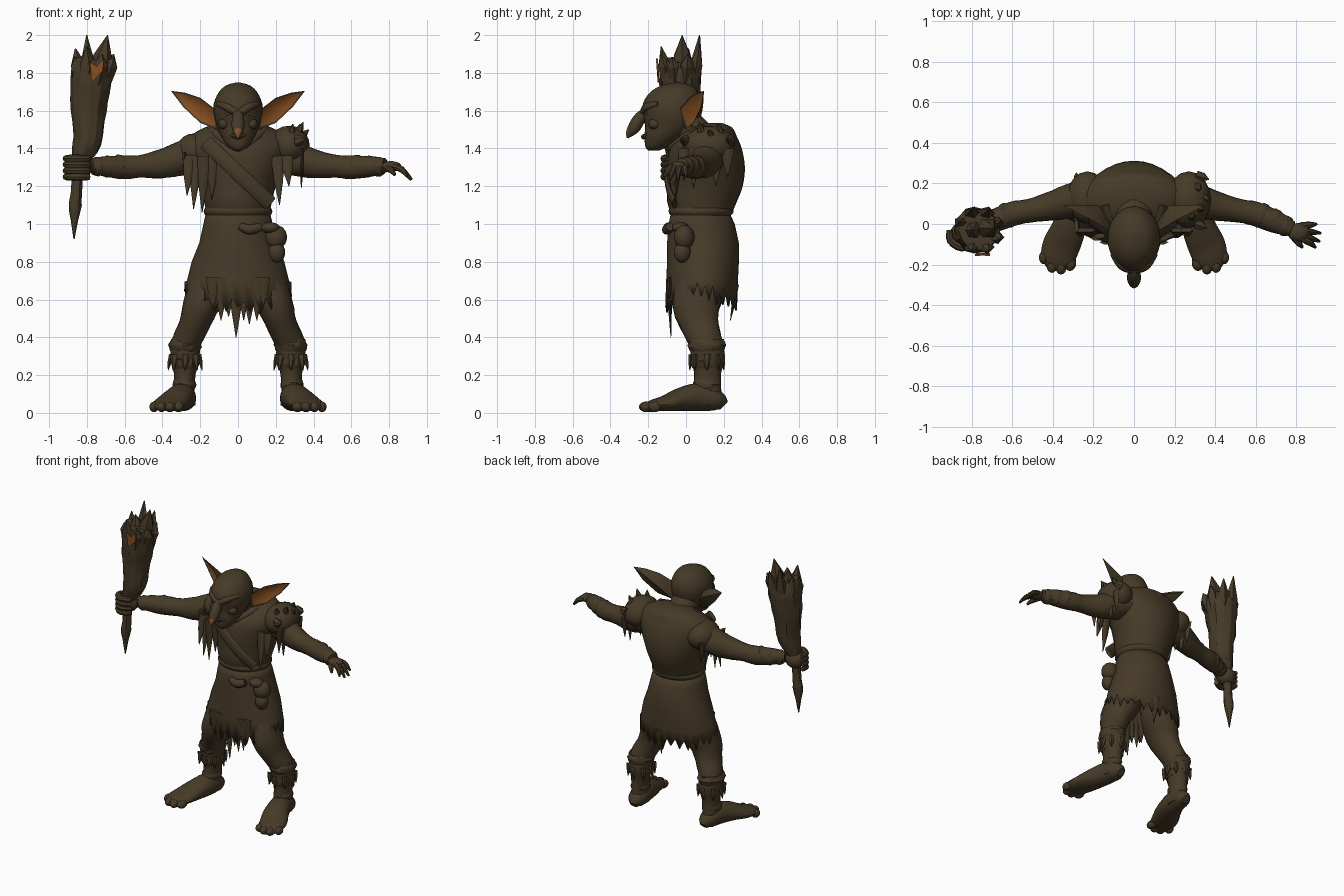
import bpy, bmesh, math, random
from mathutils import Vector

random.seed(4)
Y, X, Z = Vector((0, 1, 0)), Vector((1, 0, 0)), Vector((0, 0, 1))


def material(name, rgb):
    m = bpy.data.materials.new(name)
    m.diffuse_color = (*rgb, 1)
    return m


BROWN = material("dark_brown", (0.062, 0.043, 0.021))
ORANGE = material("burnt_orange", (0.27, 0.085, 0.018))


def finish(name, bm, angle=40, rule=None):
    bmesh.ops.recalc_face_normals(bm, faces=bm.faces)
    me = bpy.data.meshes.new(name)
    bm.to_mesh(me)
    bm.free()
    ob = bpy.data.objects.new(name, me)
    bpy.context.collection.objects.link(ob)
    me.materials.append(BROWN)
    me.materials.append(ORANGE)
    if rule:
        for p in me.polygons:
            p.material_index = 1 if rule(p) else 0
    bpy.ops.object.select_all(action='DESELECT')
    ob.select_set(True)
    bpy.context.view_layer.objects.active = ob
    bpy.ops.object.shade_smooth_by_angle(angle=math.radians(angle))
    return ob


def smooth_path(pts, k):
    """Catmull-Rom through rows of (x, y, z, ru, rv)."""
    out, n = [], len(pts)
    for i in range(n - 1):
        a, b, c, d = pts[max(i - 1, 0)], pts[i], pts[i + 1], pts[min(i + 2, n - 1)]
        for j in range(k):
            t = j / k
            out.append([0.5 * (2 * q + (r - p) * t + (2 * p - 5 * q + 4 * r - s) * t * t
                               + (3 * q - p - 3 * r + s) * t ** 3) for p, q, r, s in zip(a, b, c, d)])
    return out + [list(pts[-1])]


def tube(name, pts, ref=Y, axis=None, sides=18, k=3, jitter=0, angle=40, rule=None):
    """Elliptical skin along a path; ru lies along ref x tangent."""
    pts = smooth_path([tuple(p) if len(p) == 5 else (*p, p[3]) for p in pts], k)
    bm, rings = bmesh.new(), []
    for i, p in enumerate(pts):
        c = Vector(p[:3])
        t = axis or (Vector(pts[min(i + 1, len(pts) - 1)][:3]) - Vector(pts[max(i - 1, 0)][:3])).normalized()
        u = ref.cross(t).normalized()
        v = t.cross(u)
        ring = []
        for j in range(sides):
            a = 2 * math.pi * j / sides
            f = 1 + random.uniform(-jitter, jitter)
            ring.append(bm.verts.new(c + u * math.cos(a) * max(p[3], .001) * f + v * math.sin(a) * max(p[4], .001) * f))
        rings.append(ring)
    for r, s in zip(rings, rings[1:]):
        for j in range(sides):
            bm.faces.new((r[j], r[(j + 1) % sides], s[(j + 1) % sides], s[j]))
    bm.faces.new(rings[0])
    bm.faces.new(rings[-1])
    return finish(name, bm, angle, rule)


def ball(name, loc, size):
    bm = bmesh.new()
    bmesh.ops.create_uvsphere(bm, u_segments=16, v_segments=10, radius=1)
    bmesh.ops.scale(bm, vec=size, verts=bm.verts)
    bmesh.ops.translate(bm, vec=loc, verts=bm.verts)
    return finish(name, bm)


def rag(name, base, tip, w, ref=Y, thick=.012):
    """Pointed torn strip."""
    mid = [(a + b) / 2 for a, b in zip(base, tip)]
    tube(name, [(*base, w, thick), (*mid, w * .7, thick), (*tip, .002, .002)], ref, sides=6, k=1)


# --- torso, neck and shirt hem
tube("torso", [(0, .08, 1.04, .165, .155), (0, .085, 1.12, .18, .185), (0, .1, 1.2, .2, .2),
               (0, .105, 1.3, .235, .207), (0, .105, 1.4, .265, .19), (0, .12, 1.46, .255, .15),
               (0, .135, 1.51, .18, .11), (0, .14, 1.535, .08, .05)], axis=Z, sides=32)
tube("shirt_hem", [(0, .078, 1.045, .172, .16), (0, .08, 1.065, .182, .172), (0, .08, 1.085, .175, .168)],
     axis=Z, sides=32)
tube("neck", [(0, .08, 1.42, .12), (0, .03, 1.49, .095), (0, -.03, 1.56, .09)])
tube("collar", [(-.14, .1, 1.5, .03), (-.1, .0, 1.46, .025), (0, -.075, 1.4, .025),
                (.1, .0, 1.46, .025), (.14, .1, 1.5, .03)], ref=Z, sides=10)
front = lambda x: .1 - .2 * math.sqrt(1 - (x / .27) ** 2)
tube("sash", [(x, front(x) - .003, 1.27 - x * .95, .04, .014) for x in (-.17, -.1, 0, .1, .17)], sides=10)

# --- skirt with torn hem
bm, N = bmesh.new(), 56
rows = [(1.06, .075, .17, .155), (1, .083, .183, .175), (.9, .09, .205, .19), (.8, .09, .245, .19), (.7, .085, .27, .19)]
rings = []
for z, cy, rx, ry in rows:
    rings.append([bm.verts.new((rx * math.cos(2 * math.pi * j / N), cy + ry * math.sin(2 * math.pi * j / N), z))
                  for j in range(N)])
hem = []
for j in range(N):
    a = 2 * math.pi * j / N
    s = math.sin(a)
    base = .66 - (.09 * s * s if s < 0 else .06 * s)
    hem.append(bm.verts.new((.285 * math.cos(a), .08 + .19 * s,
                             base + (random.uniform(.01, .04) if j % 2 else -random.uniform(.01, .06)))))
rings.append(hem)
for r, q in zip(rings, rings[1:]):
    for j in range(N):
        bm.faces.new((r[j], r[(j + 1) % N], q[(j + 1) % N], q[j]))
skirt = finish("skirt", bm)
solid = skirt.modifiers.new("thickness", 'SOLIDIFY')
solid.thickness = .01
for x, z in ((-.13, .54), (-.09, .49), (-.05, .51), (-.01, .4), (.03, .5), (.06, .47), (.1, .49), (.13, .55)):
    rag("front_tatter", (x, -.09, .72), (x, -.08, z), .04)
rag("back_tatter", (.03, .27, .68), (.03, .235, .49), .03)
tube("belt_knot", [(.01, -.095, .99, .02), (.06, -.1, .97, .028), (.12, -.085, .985, .022)], ref=Z, sides=10)

# --- hip pouch
ball("pouch", (.2, -.01, .93), (.06, .055, .065))
ball("pouch_lower", (.205, -.02, .85), (.045, .045, .055))
ball("pouch_flap", (.17, -.03, .98), (.05, .045, .03))

# --- head
tube("head", [(0, -.17, 1.39, .025, .03), (0, -.155, 1.41, .055, .06), (0, -.12, 1.46, .088, .1),
              (0, -.08, 1.52, .112, .137), (0, -.073, 1.58, .128, .155), (0, -.07, 1.64, .128, .157),
              (0, -.062, 1.7, .1, .125), (0, -.05, 1.735, .06, .075), (0, -.045, 1.75, .005, .005)],
     axis=Z, sides=28)
tube("nose", [(0, -.19, 1.6, .026), (0, -.24, 1.565, .032), (0, -.272, 1.515, .034), (0, -.298, 1.48, .022),
              (0, -.31, 1.455, .004)], ref=X, sides=14,
     rule=lambda p: p.center.z < 1.5 and p.normal.y < -.6 and abs(p.center.x) < .02)
ball("chin", (0, -.185, 1.415), (.038, .03, .026))
tube("lips", [(-.075, -.15, 1.485, .01), (0, -.225, 1.462, .014), (.075, -.15, 1.485, .01)], ref=Z, sides=8)
for s in (-1, 1):
    tube("brow", [(s * .105, -.145, 1.635, .015), (s * .06, -.205, 1.62, .022), (s * .01, -.225, 1.59, .02)],
         ref=Z, sides=10)
    ball("eye", (s * .05, -.2, 1.583), (.018, .018, .013))
    ball("cheek", (s * .07, -.165, 1.53), (.035, .035, .03))
    # pointed ear: brown rim and back, orange hollow
    rim = [(.11, -.04, 1.6), (.2, .015, 1.668), (.28, .055, 1.695), (.355, .095, 1.705),
           (.29, .08, 1.62), (.2, .04, 1.535), (.11, .0, 1.5)]
    rim = [Vector((s * x, y, z)) for x, y, z in rim]
    mid = Vector((s * .2, .035, 1.615))
    bm = bmesh.new()
    outer = [bm.verts.new(v) for v in rim]
    inner = [bm.verts.new(v.lerp(mid, .13) + Vector((0, .003, 0))) for v in rim]
    hollow = bm.verts.new(mid + Vector((0, .02, 0)))
    back = bm.verts.new(mid + Vector((-s * .03, .055, 0)))
    for i in range(7):
        j = (i + 1) % 7
        bm.faces.new((outer[i], outer[j], inner[j], inner[i]))
        bm.faces.new((inner[i], inner[j], hollow)).material_index = 1
        bm.faces.new((outer[j], outer[i], back))
    finish("ear", bm)

# --- legs, shin wraps and feet
for s in (-1, 1):
    tube("leg", [(s * x, y, z, a, b) for x, y, z, a, b in (
        (.11, .09, .82, .1, .12), (.15, .075, .68, .115, .13), (.2, .055, .56, .095, .125),
        (.235, .075, .46, .08, .1), (.275, .105, .37, .078, .088), (.28, .115, .29, .075, .09),
        (.282, .115, .21, .058, .072), (.285, .112, .12, .055, .075), (.285, .11, .04, .06, .08))], jitter=.02)
    for z, x, r in ((.36, .28, .088), (.27, .28, .076), (.15, .285, .062)):
        tube("shin_wrap", [(s * x, .11, z - .035, r - .012, r), (s * x, .11, z, r, r + .012),
                           (s * x, .11, z + .03, r - .012, r)], axis=Z, jitter=.05, angle=25)
    for a in range(0, 360, 45):
        c, d = math.cos(math.radians(a)), math.sin(math.radians(a))
        rag("wrap_tatter", (s * .28 + .075 * c, .11 + .085 * d, .31), (s * .28 + .09 * c, .11 + .09 * d, .225), .025,
            ref=X if abs(c) > .8 else Y)
    tube("foot", [(s * x, y, h + .008, w, h) for x, y, w, h in (
        (.28, .2, .025, .03), (.283, .165, .058, .055), (.295, .07, .072, .075), (.325, -.03, .085, .062),
        (.36, -.11, .092, .042), (.38, -.18, .08, .03), (.39, -.225, .04, .018))], ref=Z)
    for x, y, r in ((.315, -.19, .03), (.36, -.21, .028), (.405, -.205, .026), (.445, -.165, .024)):
        ball("toe", (s * x, y, .032), (r, r * 1.4, .028))

# --- arms and shoulders
for s in (-1, 1):
    tube("arm", [(s * x, y, z, a, b) for x, y, z, a, b in (
        (.2, .13, 1.38, .1, .1), (.32, .11, 1.34, .085, .088), (.42, .085, 1.315, .07, .075),
        (.52, .065, 1.305, .058, .06), (.6, .05, 1.3, .06, .063), (.7, .01, 1.305, .055, .055),
        (.78, -.025, 1.31, .038, .038))], ref=Z, jitter=.02)
    for x, y, r in ((.63, .042, .063), (.69, .018, .058), (.745, -.008, .052)):
        tube("arm_wrap", [(s * (x - .025), y + .01, 1.304, r - .008), (s * x, y, 1.304, r),
                          (s * (x + .025), y - .01, 1.304, r - .01)], ref=Z, jitter=.04, angle=25)
ball("plain_shoulder", (-.23, .13, 1.385), (.1, .13, .095))
ball("shoulder_pad", (.27, .12, 1.415), (.11, .14, .105))
for y, x, z in ((-.02, .36, 1.45), (.03, .29, 1.53), (.07, .345, 1.54), (.12, .375, 1.5), (.17, .33, 1.53), (.22, .37, 1.45)):
    rag("pad_spike", (.27 + (x - .27) * .4, y + .02, 1.44), (x, y, z), .035, thick=.025)
for y, z in ((-.01, 1.23), (.04, 1.19), (.1, 1.24), (.16, 1.2), (.22, 1.25)):
    rag("pad_fringe", (.34, y, 1.4), (.335, y, z), .035, ref=X)
    rag("sleeve_fringe", (-.285, y, 1.38), (-.27, y, z - .02), .035, ref=X)
for x, z in ((-.27, 1.15), (-.235, 1.08), (-.19, 1.06), (-.14, 1.13), (.22, 1.1), (.27, 1.2)):
    rag("chest_tatter", (x * .95, -.03 if abs(x) > .2 else -.07, 1.36), (x, -.06, z), .035)

# --- open hand
ball("palm", (.81, -.04, 1.305), (.055, .045, .028))
for y0, x, y, z in ((-.01, .9, .0, 1.25), (-.03, .92, -.045, 1.235), (-.05, .915, -.085, 1.235), (-.065, .895, -.115, 1.25)):
    tube("finger", [(.82, y0, 1.305, .018), (.865, (y0 + y) / 2, 1.29, .017), (x, y, z, .007)], ref=Z, sides=8)
tube("thumb", [(.78, -.05, 1.3, .02), (.81, -.09, 1.285, .017), (.83, -.115, 1.26, .008)], ref=Z, sides=8)

# --- gripping hand
ball("fist", (-.84, -.05, 1.3), (.068, .062, .062))
for i in range(4):
    z = 1.25 + i * .032
    tube("grip_finger", [(-.79, -.09, z, .018), (-.85, -.115, z, .021), (-.905, -.08, z, .02), (-.91, -.03, z, .014)],
         ref=Z, sides=8)

# --- torch with splintered crown
tube("torch", [(-.868, -.05, .92, .003), (-.866, -.05, 1.02, .02), (-.862, -.05, 1.1, .034), (-.855, -.05, 1.16, .03),
               (-.845, -.05, 1.3, .035), (-.81, -.045, 1.4, .07), (-.79, -.04, 1.48, .08), (-.79, -.035, 1.6, .092),
               (-.782, -.03, 1.7, .105), (-.775, -.03, 1.8, .113), (-.765, -.03, 1.87, .1)],
     sides=12, k=2, jitter=.05, angle=25)
for i, top in enumerate((1.9, 1.95, 2.0, 1.93, 1.88, 1.94, 1.9, 1.88)):
    a = math.radians(i * 45 + 22)
    c, d = math.cos(a), math.sin(a)
    tube("splinter", [(-.775 + .07 * c, -.03 + .07 * d, 1.74, .035), (-.765 + .09 * c, -.03 + .09 * d, 1.84, .045, .035),
                      (-.76 + .11 * c, -.03 + .11 * d, top, .003)], sides=5, k=1, angle=20)
rag("tall_splinter", (-.74, -.02, 1.78), (-.69, -.02, 2.0), .07, thick=.05)
rag("middle_splinter", (-.79, -.03, 1.78), (-.8, -.03, 1.94), .07, thick=.05)

# --- glowing patch on the torch
bm = bmesh.new()
vs = [bm.verts.new((x, y, z)) for x, z, y in ((-.785, 1.86, -.158), (-.775, 1.75, -.15), (-.715, 1.81, -.152),
                                              (-.71, 1.875, -.158), (-.748, 1.835, -.156))]
f = bm.faces.new(vs)
ex = bmesh.ops.extrude_face_region(bm, geom=[f])
bmesh.ops.translate(bm, vec=(0, .009, 0), verts=[g for g in ex["geom"] if isinstance(g, bmesh.types.BMVert)])
finish("ember_patch", bm, rule=lambda p: True)
